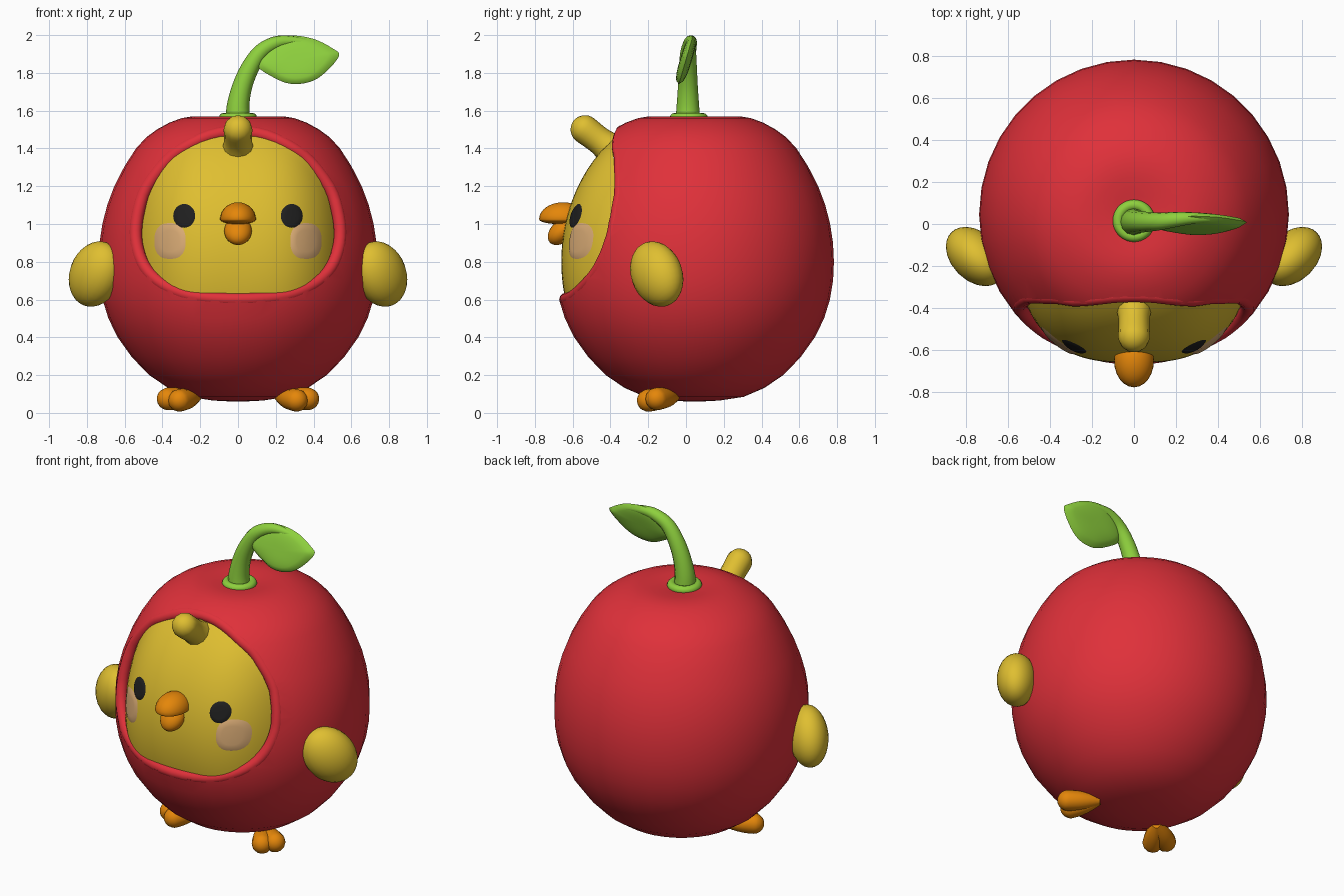
import bpy, bmesh, math
from mathutils import Vector, Matrix

if "Cube" in bpy.data.objects:
    bpy.data.objects.remove(bpy.data.objects["Cube"], do_unlink=True)


def material(name, rgb):
    m = bpy.data.materials.new(name)
    m.use_nodes = True
    m.diffuse_color = (*rgb, 1)
    m.node_tree.nodes["Principled BSDF"].inputs["Base Color"].default_value = (*rgb, 1)
    return m


RED = material("red", (0.74, 0.03, 0.042))
YELLOW = material("yellow", (0.74, 0.52, 0.03))
GREEN = material("green", (0.27, 0.63, 0.047))
ORANGE = material("orange", (0.78, 0.24, 0.003))
BLACK = material("black", (0.014, 0.014, 0.014))
BLUSH = material("blush pink", (0.7, 0.41, 0.18))


def spline(points, steps=4, closed=False):
    """Smooth curve through the points."""
    pts = [Vector(p) for p in points]
    n = len(pts)
    pick = (lambda i: pts[i % n]) if closed else (lambda i: pts[max(0, min(n - 1, i))])
    out = []
    for i in range(n if closed else n - 1):
        a, b, c, d = (pick(i + k) for k in (-1, 0, 1, 2))
        for s in range(steps):
            t = s / steps
            out.append(0.5 * (2 * b + (c - a) * t + (2 * a - 5 * b + 4 * c - d) * t ** 2
                              + (3 * b - a - 3 * c + d) * t ** 3))
    return out if closed else out + [pts[-1]]


def finish(ob, mat):
    ob.data.materials.clear()
    ob.data.materials.append(mat)
    bpy.ops.object.select_all(action="DESELECT")
    ob.select_set(True)
    bpy.context.view_layer.objects.active = ob
    bpy.ops.object.shade_smooth_by_angle(angle=math.radians(50))
    return ob


def from_bmesh(name, bm, mat, recalc=True):
    if recalc:
        bmesh.ops.recalc_face_normals(bm, faces=bm.faces)
    mesh = bpy.data.meshes.new(name)
    bm.to_mesh(mesh)
    bm.free()
    ob = bpy.data.objects.new(name, mesh)
    bpy.context.collection.objects.link(ob)
    return finish(ob, mat)


def skin(bm, rings, cap=True):
    """Join equal closed rings of points into a skin."""
    loops = [[bm.verts.new(p) for p in ring] for ring in rings]
    n = len(loops[0])
    for a, b in zip(loops, loops[1:]):
        for i in range(n):
            bm.faces.new((a[i], a[(i + 1) % n], b[(i + 1) % n], b[i]))
    if cap:
        bm.faces.new(loops[0])
        bm.faces.new(loops[-1])


def patch(bm, outline, centre, rings, depth):
    """Disc facing the front, with y given by depth(x, z, fraction)."""
    c = Vector(centre)
    loops = []
    for r in range(rings, 0, -1):
        f = r / rings
        loops.append([(p.x, depth(p.x, p.y, f), p.y) for p in (c.lerp(q, f) for q in outline)])
    skin(bm, loops, cap=False)
    n = len(outline)
    inner = list(bm.verts)[-n:]
    mid = bm.verts.new((c.x, depth(c.x, c.y, 0), c.y))
    for i in range(n):
        bm.faces.new((inner[i], inner[(i + 1) % n], mid))


def tube(name, points, mat, closed=False, steps=4):
    """Round tube through points of (x, y, z, radius)."""
    pts = spline(points, steps, closed)
    cu = bpy.data.curves.new(name, "CURVE")
    cu.dimensions = "3D"
    cu.bevel_depth = 1
    cu.bevel_resolution = 4
    cu.use_fill_caps = True
    sp = cu.splines.new("POLY")
    sp.points.add(len(pts) - 1)
    sp.use_cyclic_u = closed
    for cp, p in zip(sp.points, pts):
        cp.co = (p[0], p[1], p[2], 1)
        cp.radius = max(p[3], 0.002)
    ob = bpy.data.objects.new(name, cu)
    bpy.context.collection.objects.link(ob)
    bpy.ops.object.select_all(action="DESELECT")
    ob.select_set(True)
    bpy.context.view_layer.objects.active = ob
    bpy.ops.object.convert(target="MESH")
    return finish(bpy.context.view_layer.objects.active, mat)


def blob(name, centre, radii, mat, axis=(0, 0, 1), shape=None):
    """Ellipsoid whose own z points along axis."""
    bm = bmesh.new()
    bmesh.ops.create_uvsphere(bm, u_segments=24, v_segments=16, radius=1)
    if shape:
        for v in bm.verts:
            v.co = shape(v.co)
    turn = Vector(axis).to_track_quat("Z", "Y").to_matrix().to_4x4()
    bm.transform(Matrix.Translation(centre) @ turn @ Matrix.Diagonal((*radii, 1)))
    return from_bmesh(name, bm, mat)


def bulb(name, start, end, radii, mat):
    """Stalk from start to end that closes in a round tip."""
    a, b = Vector(start), Vector(end)
    r = radii[-1]
    step = (b - a).normalized() * r
    pts = [(*a.lerp(b, i / (len(radii) - 1)), s) for i, s in enumerate(radii)]
    pts += [(*(b + step * math.sin(t)), r * math.cos(t)) for t in (0.4, 0.8, 1.15, 1.4, 1.55)]
    return tube(name, pts, mat, steps=2)


# Round fruit body, turned from a profile of (radius, height)
BODY_Y = 0.045
profile = spline([(0.03, 0.06), (0.26, 0.085), (0.47, 0.2), (0.637, 0.4), (0.717, 0.6), (0.738, 0.8),
                  (0.718, 1.0), (0.655, 1.2), (0.54, 1.4), (0.43, 1.5), (0.3, 1.56), (0.18, 1.57),
                  (0.03, 1.55)], 2)
bm = bmesh.new()
turns = [math.tau * i / 36 for i in range(36)]
skin(bm, [[(p.x * math.cos(a), BODY_Y + p.x * math.sin(a), p.y) for a in turns] for p in profile])
body = from_bmesh("fruit_body", bm, RED)


def body_y(x, z):
    for a, b in zip(profile, profile[1:]):
        if a.y <= z <= b.y:
            r = a.lerp(b, (z - a.y) / (b.y - a.y)).x
            return BODY_Y - math.sqrt(max(r * r - x * x, 0))
    return BODY_Y


# Face opening outline
half = [(0.2, 0.646), (0.31, 0.674), (0.4, 0.722), (0.462, 0.785), (0.498, 0.87), (0.508, 0.96),
        (0.492, 1.07), (0.452, 1.18), (0.352, 1.31), (0.265, 1.375), (0.14, 1.435)]
opening = spline([(0, 0.635)] + half + [(0, 1.455)] + [(-x, z) for x, z in half[::-1]], 3, True)


def grow(loop, d):
    out = []
    for i, p in enumerate(loop):
        t = (loop[(i + 1) % len(loop)] - loop[i - 1]).normalized()
        out.append(p + Vector((t.y, -t.x)) * d)
    return out


# Rolled lip of the opening, lying just under the body surface
LIP = 0.034
lip_path, cut_path = [], []
for p in grow(opening, LIP):
    x, z, h = p.x, p.y, 0.03
    normal = Vector((body_y(x + h, z) - body_y(x - h, z), -2 * h,
                     body_y(x, z + h) - body_y(x, z - h))).normalized()
    lip_path.append((x, body_y(x, z) - LIP / normal.y, z, LIP))
    cut_path.append((x + normal.x * LIP * 0.9, z + normal.z * LIP * 0.9))
tube("opening_lip", lip_path, RED, closed=True, steps=1)

bm = bmesh.new()
skin(bm, [[(x, y, z) for x, z in cut_path] for y in (-1, -0.22)])
cutter = from_bmesh("opening_cutter", bm, RED)
cutter.hide_render = True
cut = body.modifiers.new("opening", "BOOLEAN")
cut.object = cutter
cut.solver = "EXACT"
bpy.context.view_layer.objects.active = body
bpy.ops.object.modifier_apply(modifier=cut.name)
bpy.data.objects.remove(cutter, do_unlink=True)
finish(body, RED)


# Bulging face
def face_y(x, z):
    return 0.04 - 0.7 * math.sqrt(max(1 - abs(x / 0.6) ** 3 - ((z - 0.8) / 0.82) ** 2, 0))


bm = bmesh.new()
patch(bm, grow(opening, 0.022), (0, 1), 16, lambda x, z, f: face_y(x, z))
from_bmesh("face", bm, YELLOW, recalc=False)

for side, word in ((1, "left"), (-1, "right")):
    # Eyes and cheeks as thin plates on the face
    for part, (cx, cz), rx, rz, power, mat in (("eye", (0.285, 1.043), 0.058, 0.063, 1, BLACK),
                                               ("cheek", (0.36, 0.91), 0.083, 0.095, 0.8, BLUSH)):
        ring = []
        for i in range(32):
            c, s = math.cos(math.tau * i / 32), math.sin(math.tau * i / 32)
            ring.append(Vector((side * cx + rx * math.copysign(abs(c) ** power, c),
                                cz + rz * math.copysign(abs(s) ** power, s))))
        bm = bmesh.new()
        patch(bm, ring, (side * cx, cz), 5,
              lambda x, z, f: face_y(x, z) - (0.007 if f < 1 else 0))
        from_bmesh(word + "_" + part, bm, mat, recalc=False)

    # Wings
    blob(word + "_wing", (side * 0.755, -0.155, 0.735), (0.115, 0.15, 0.185), YELLOW,
         axis=(-side * 0.085, -0.085, 0.16))

    # Feet, two toes spreading from one heel
    for toe, tip in (("inner", (side * 0.31, -0.2, 0.066)), ("outer", (side * 0.37, -0.155, 0.074))):
        bulb(word + "_" + toe + "_toe", (side * 0.215, -0.055, 0.085), tip,
             (0.025, 0.045, 0.057, 0.06), ORANGE)

# Beak, with the upper half flat underneath
blob("upper_beak", (0, -0.65, 1.025), (0.095, 0.128, 0.09), ORANGE,
     shape=lambda c: Vector((c.x, c.y, c.z * (1 if c.z > 0 else 0.3) - 0.15 * max(-c.y, 0) ** 3)))
blob("lower_beak", (0, -0.655, 0.963), (0.073, 0.058, 0.09), ORANGE, axis=(0, -0.65, -0.6))

# Head tuft
bulb("head_tuft", (0, -0.37, 1.375), (0, -0.535, 1.5), (0.09, 0.083, 0.074, 0.074, 0.076), YELLOW)

# Stem with its collar
tube("stem", [(0, 0.01, 1.54, 0.066), (0, 0.01, 1.62, 0.06), (0.02, 0.01, 1.72, 0.053),
              (0.06, 0.01, 1.82, 0.048), (0.12, 0.012, 1.91, 0.042), (0.2, 0.022, 1.958, 0.036),
              (0.28, 0.028, 1.968, 0.028), (0.38, 0.028, 1.955, 0.02), (0.46, 0.02, 1.925, 0.014),
              (0.52, 0.012, 1.895, 0.005)], GREEN)
collar = [(0.075 * math.cos(a), 0.015 + 0.075 * math.sin(a), 1.562, 0.026) for a in turns[::2]]
tube("stem_collar", collar, GREEN, closed=True, steps=2)

# Leaf, a tilted lens shape
leaf = spline([(0.1, 1.84), (0.19, 1.775), (0.28, 1.742), (0.38, 1.752), (0.46, 1.8), (0.535, 1.89),
               (0.5, 1.93), (0.4, 1.98), (0.28, 1.998), (0.2, 1.975), (0.13, 1.92)], 4, True)
bm = bmesh.new()
for way in (-1, 1):
    patch(bm, leaf, (0.3, 1.87), 8,
          lambda x, z, f: (z - 1.87) * 0.29 + way * 0.032 * math.sqrt(1 - f ** 3))
bmesh.ops.remove_doubles(bm, verts=bm.verts, dist=0.0005)
from_bmesh("leaf", bm, GREEN)
